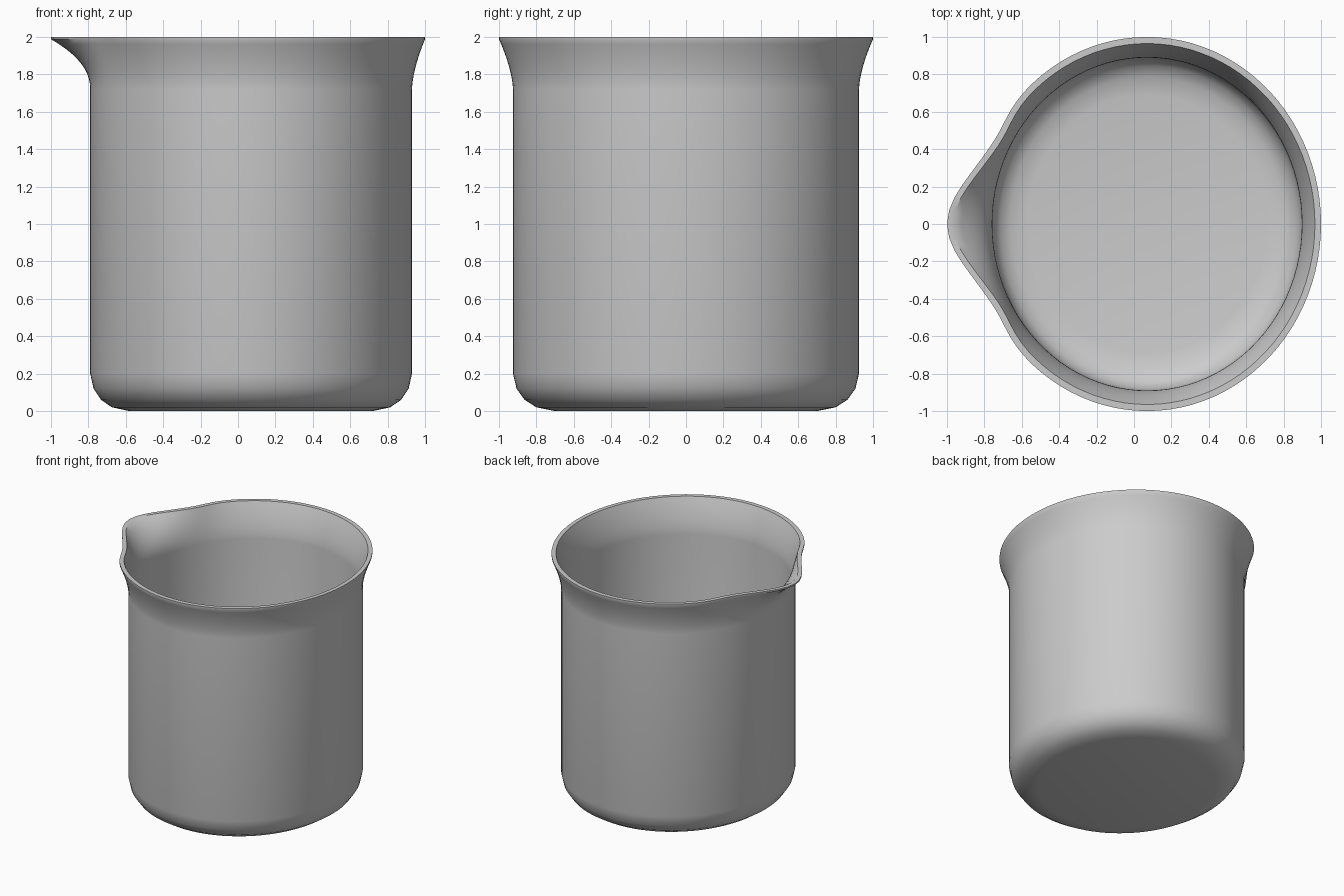
import bpy, bmesh, math

if "Cube" in bpy.data.objects:
    bpy.data.objects.remove(bpy.data.objects["Cube"])

SEG = 96                 # sides around the vessel
CX, SX = 0.07, 0.93      # centre offset and x squash of the oval body
WALL = 0.035             # wall thickness
FLARE_Z = 1.72           # height where the lip starts to flare
R = 0.925                # body radius


def rim_radius(a):
    """Outer rim radius at angle a (degrees) away from the spout."""
    return (1 + 0.15 * math.exp(-(a / 14.5) ** 2)
            - 0.02 * math.exp(-((a - 29) / 9) ** 2))


def flare_radius(a, t):
    """Radius at flare fraction t, curving more strongly at the spout."""
    power = 1.6 + 0.6 * math.exp(-(a / 18) ** 2)
    return R + (rim_radius(a) - R) * t ** power


def add_ring(bm, radius, z):
    """One loop; radius is a number or a function of the spout angle."""
    ring = []
    for i in range(SEG):
        th = 2 * math.pi * i / SEG
        a = abs(math.degrees(math.pi - th))
        r = radius(a) if callable(radius) else radius
        ring.append(bm.verts.new((CX + SX * r * math.cos(th), r * math.sin(th), z)))
    return ring


# Rounded base profile shared by the outside and the inside
base = [(0.70, 0.0), (0.80, 0.02), (0.863, 0.06), (0.906, 0.12), (R, 0.20)]
flare = [i / 10 for i in range(11)]

bm = bmesh.new()
rings = [add_ring(bm, r, z) for r, z in base]

# Outer wall and flared lip, ending in a thin upright edge
for t in flare:
    rings.append(add_ring(bm, lambda a: flare_radius(a, t), FLARE_Z + t * (1.988 - FLARE_Z)))
rings.append(add_ring(bm, rim_radius, 2.0))

# Flat rim, then down the inside
for t in reversed(flare):
    rings.append(add_ring(bm, lambda a: flare_radius(a, t) - WALL, FLARE_Z + t * (2.0 - FLARE_Z)))
for r, z in reversed(base):
    rings.append(add_ring(bm, r - WALL * (0.3 + 0.7 * z / 0.2), z + WALL * (1 - z / 0.2)))

for lo, hi in zip(rings, rings[1:]):
    for i in range(SEG):
        j = (i + 1) % SEG
        bm.faces.new((lo[i], lo[j], hi[j], hi[i]))

# Underside and inner floor
bm.faces.new(list(reversed(rings[0])))
bm.faces.new(rings[-1])
bmesh.ops.recalc_face_normals(bm, faces=bm.faces[:])

mesh = bpy.data.meshes.new("beaker")
bm.to_mesh(mesh)
bm.free()
beaker = bpy.data.objects.new("beaker", mesh)
bpy.context.collection.objects.link(beaker)

grey = bpy.data.materials.new("light_grey")
grey.diffuse_color = (0.6, 0.6, 0.6, 1)
grey.use_nodes = True
grey.node_tree.nodes["Principled BSDF"].inputs["Base Color"].default_value = grey.diffuse_color
mesh.materials.append(grey)

bpy.context.view_layer.objects.active = beaker
beaker.select_set(True)
bpy.ops.object.shade_smooth_by_angle(angle=math.radians(35))
